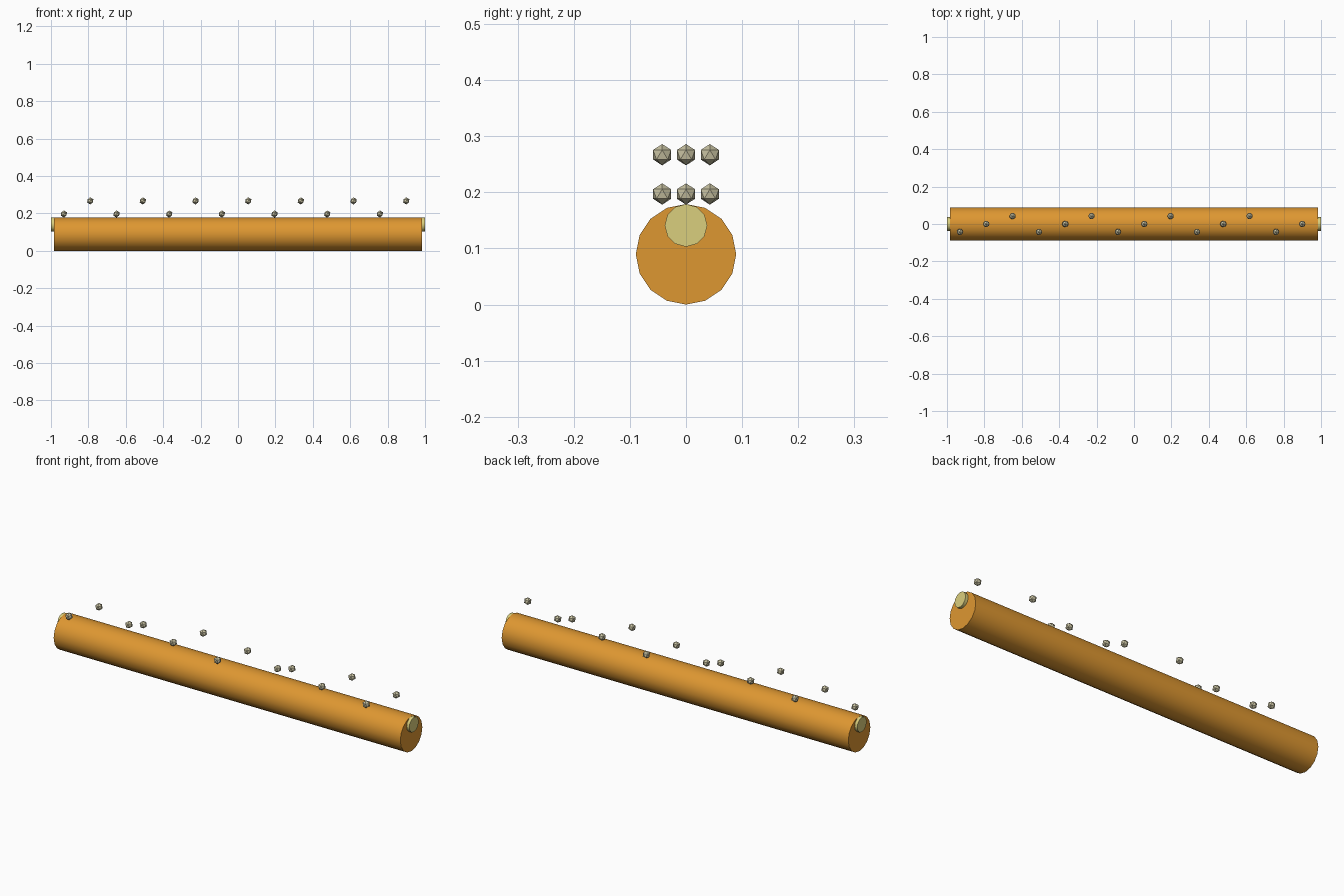
import bpy, math

if "Cube" in bpy.data.objects:
    bpy.data.objects.remove(bpy.data.objects["Cube"])


def material(name, rgb):
    m = bpy.data.materials.new(name)
    m.diffuse_color = (*rgb, 1)
    m.use_nodes = True
    m.node_tree.nodes["Principled BSDF"].inputs["Base Color"].default_value = m.diffuse_color
    return m


crust = material("toasted_orange", (0.73, 0.31, 0.031))
cream = material("pale_yellow", (0.70, 0.62, 0.205))
grain = material("beige_grey", (0.58, 0.54, 0.36))


def rod(name, sides, radius, length, z, mat):
    # Smooth-sided rod lying along x, with sharp flat ends
    bpy.ops.mesh.primitive_cylinder_add(vertices=sides, radius=radius, depth=length,
                                        location=(0, 0, z), rotation=(0, math.pi / 2, 0))
    ob = bpy.context.object
    ob.name = name
    ob.data.materials.append(mat)
    bpy.ops.object.shade_smooth_by_angle(angle=math.radians(40))


# Long roll and the thinner filling poking out of both ends
rod("roll", 16, 0.0895, 1.97, 0.0895, crust)
rod("filling", 12, 0.038, 2.0, 0.141, cream)

# Crumbs: three rows across, two alternating heights
for i in range(14):
    x = -0.931 + 0.1408 * i
    y = (i % 3 - 1) * 0.0425
    z = 0.197 + 0.07 * (i % 2)
    bpy.ops.mesh.primitive_ico_sphere_add(subdivisions=1, radius=0.019, location=(x, y, z))
    ob = bpy.context.object
    ob.name = f"crumb_{i + 1}"
    ob.data.materials.append(grain)
